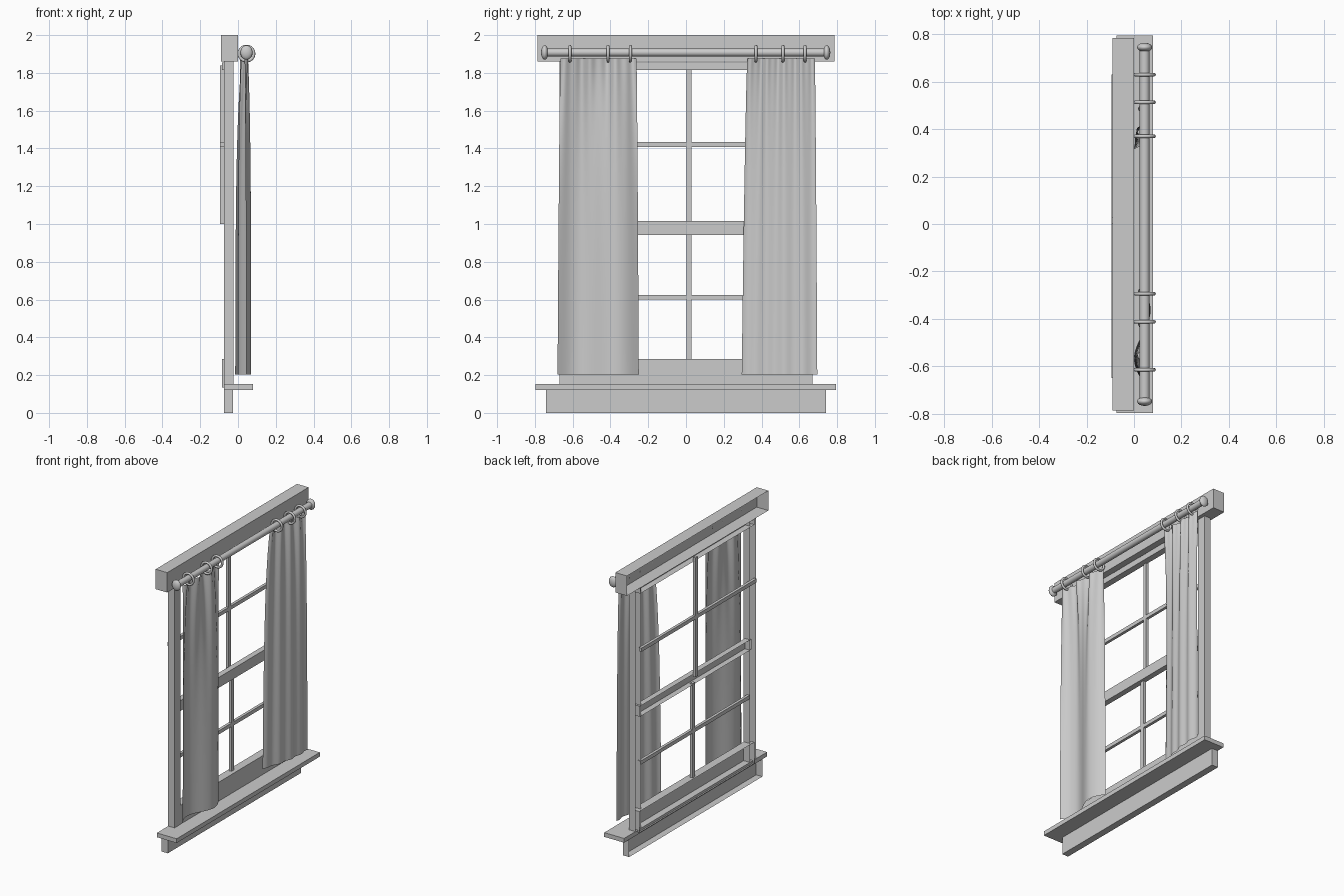
import bpy, bmesh, math

if "Cube" in bpy.data.objects:
    bpy.data.objects.remove(bpy.data.objects["Cube"])


def box(name, x, y, z, open_back=False):
    bm = bmesh.new()
    bmesh.ops.create_cube(bm, size=1)
    for v in bm.verts:
        v.co = [(r[0] + r[1]) / 2 + c * (r[1] - r[0]) for c, r in zip(v.co, (x, y, z))]
    bm.normal_update()
    if open_back:
        bmesh.ops.delete(bm, geom=[f for f in bm.faces if f.normal.x < -0.9], context='FACES_ONLY')
    return finish(name, bm)


def finish(name, bm, smooth=False):
    me = bpy.data.meshes.new(name)
    bm.to_mesh(me)
    bm.free()
    for p in me.polygons:
        p.use_smooth = smooth
    ob = bpy.data.objects.new(name, me)
    bpy.context.collection.objects.link(ob)
    return ob


def smooth(name):
    ob = bpy.context.object
    ob.name = name
    bpy.ops.object.shade_smooth_by_angle(angle=math.radians(40))
    return ob


# Casing, open towards the wall
box("header", (-0.09, 0), (-0.787, 0.785), (1.86, 2.0), True)
box("apron", (-0.075, -0.027), (-0.742, 0.74), (0, 0.122), True)
box("sill", (-0.074, 0.08), (-0.797, 0.795), (0.122, 0.152))
for side, a, b in (("left", -0.67, -0.605), ("right", 0.605, 0.669)):
    box(side + "_jamb", (-0.075, -0.025), (a, b), (0.15, 1.86), True)

# Sash rails
box("top_rail", (-0.085, -0.04), (-0.64, 0.63), (1.815, 1.855), True)
box("middle_rail", (-0.075, -0.035), (-0.62, 0.62), (0.942, 1.015), True)
box("bottom_rail", (-0.085, -0.026), (-0.64, 0.64), (0.135, 0.285), True)

# Glazing bars of both sashes
for sash, x, y, z0, z1, zb in (("upper", (-0.095, -0.075), (-0.65, 0.63), 1.0, 1.84, 1.421),
                               ("lower", (-0.073, -0.053), (-0.61, 0.61), 0.28, 0.95, 0.612)):
    box(sash + "_vertical_bar", x, (0.003, 0.03), (z0, z1))
    box(sash + "_cross_bar", x, y, (zb - 0.013, zb + 0.013))

# Curtain rod with end knobs and rings
RX, RZ = 0.045, 1.908
bpy.ops.mesh.primitive_cylinder_add(vertices=24, radius=0.021, depth=1.49,
                                    location=(RX, 0, RZ), rotation=(math.pi / 2, 0, 0))
smooth("curtain_rod")
for y in (-0.748, 0.745):
    bpy.ops.mesh.primitive_uv_sphere_add(segments=24, ring_count=12, radius=1, location=(RX, y, RZ))
    bpy.context.object.scale = (0.032, 0.019, 0.038)
    smooth("rod_knob")
for y in (-0.615, -0.413, -0.294, 0.37, 0.513, 0.63):
    bpy.ops.mesh.primitive_torus_add(major_radius=0.039, minor_radius=0.008, major_segments=28,
                                     minor_segments=10, location=(RX, y, 1.902),
                                     rotation=(math.pi / 2, 0, 0))
    smooth("curtain_ring")


# Curtains: gathered folds at the top relax into wide waves below
def curtain(name, top, bottom, low_wave, high_wave):
    nu, nv = 90, 40
    bm = bmesh.new()
    grid = []
    for j in range(nv + 1):
        t = j / nv
        e = t ** 0.7
        w = 1 - math.exp(-4.5 * t)
        y0 = top[0] + (bottom[0] - top[0]) * e
        y1 = top[1] + (bottom[1] - top[1]) * e
        row = []
        for i in range(nu + 1):
            u = i / nu
            x = high_wave(u) * (1 - w) + low_wave(u) * w
            row.append(bm.verts.new((x, y0 + (y1 - y0) * u, 1.875 - 1.673 * t)))
        grid.append(row)
    for a, b in zip(grid, grid[1:]):
        for i in range(nu):
            bm.faces.new((a[i], b[i], b[i + 1], a[i + 1]))
    finish(name, bm, True)


tau = 2 * math.pi
curtain("left_curtain", (-0.665, -0.262), (-0.68, -0.25),
        lambda u: 0.045 - 0.02 * u - 0.04 * math.sin(tau * u),
        lambda u: 0.035 + 0.015 * math.sin(tau * 3 * u) + 0.006 * math.sin(tau * 6 * u))
curtain("right_curtain", (0.325, 0.682), (0.295, 0.695),
        lambda u: -0.015 + 0.07 * u + 0.025 * math.sin(math.pi * u) + 0.005 * math.sin(tau * 4 * u),
        lambda u: 0.02 + 0.025 * u + 0.012 * math.sin(tau * 4 * u) + 0.004 * math.sin(tau * 8 * u))
